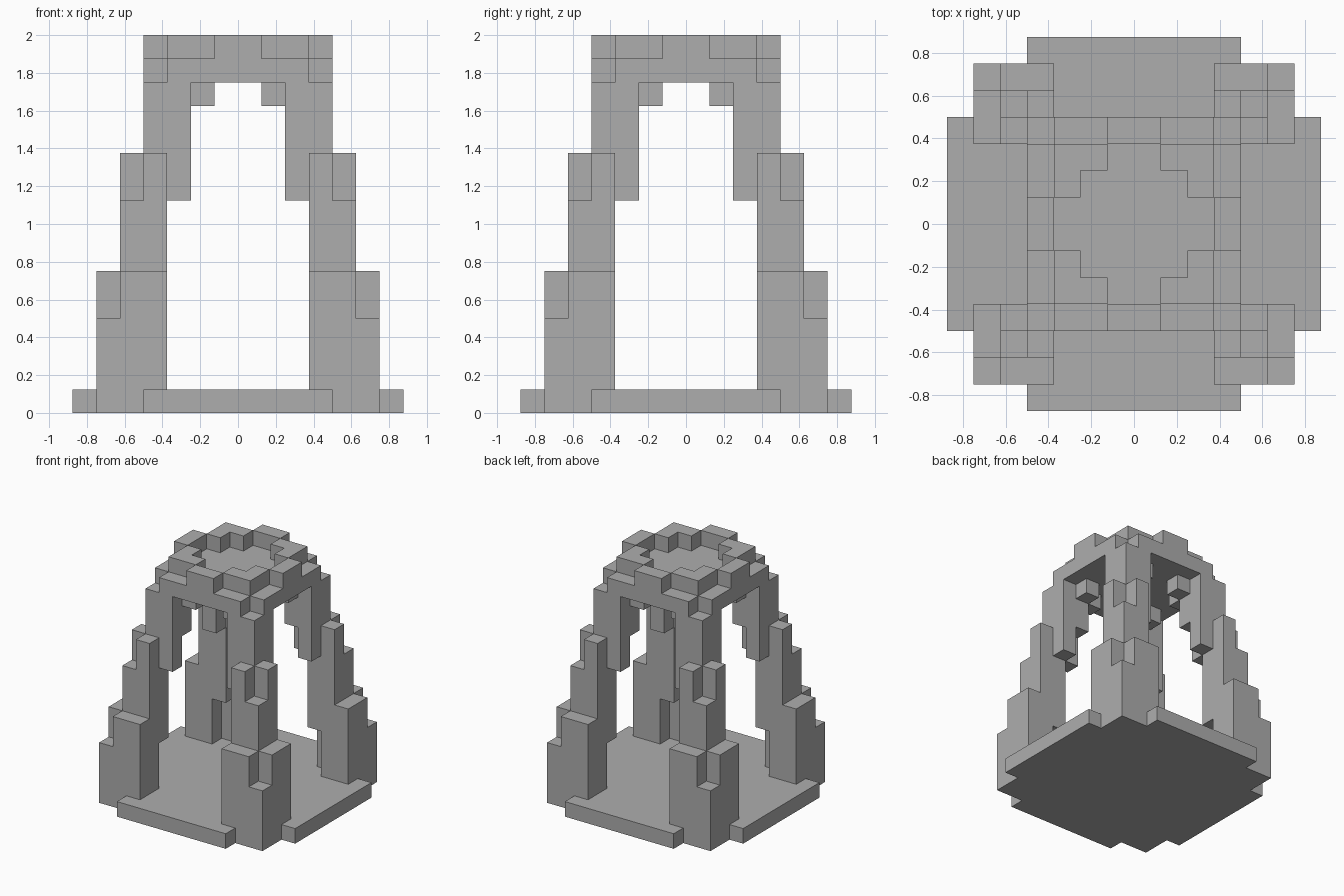
import bpy
import bmesh
from mathutils import Vector

if "Cube" in bpy.data.objects:
    bpy.data.objects.remove(bpy.data.objects["Cube"], do_unlink=True)

U = 1 / 8  # edge length of one building block

stone = bpy.data.materials.new("grey_stone")
stone.use_nodes = True
grey = (0.42, 0.42, 0.42, 1)
stone.diffuse_color = grey
stone.node_tree.nodes["Principled BSDF"].inputs["Base Color"].default_value = grey


def block(x0, x1, y0, y1, z0, z1):
    """All unit cells inside a box, in block units."""
    return {(x, y, z) for x in range(x0, x1) for y in range(y0, y1) for z in range(z0, z1)}


def mirrored(cells, sx, sy):
    """Flip cells into another quadrant."""
    return {(x if sx > 0 else -1 - x, y if sy > 0 else -1 - y, z) for x, y, z in cells}


def swapped(cells):
    """Add the copy reflected across the diagonal."""
    return cells | {(y, x, z) for x, y, z in cells}


def build(name, cells):
    """Make one closed mesh from the exposed sides of the cells."""
    bm = bmesh.new()
    verts = {}
    for cell in cells:
        for axis in range(3):
            for side in (0, 1):
                near = list(cell)
                near[axis] += 2 * side - 1
                if tuple(near) in cells:
                    continue
                u, v = (axis + 1) % 3, (axis + 2) % 3
                loop = []
                for du, dv in ((0, 0), (1, 0), (1, 1), (0, 1)):
                    p = list(cell)
                    p[axis] += side
                    p[u] += du
                    p[v] += dv
                    p = tuple(p)
                    if p not in verts:
                        verts[p] = bm.verts.new(Vector(p) * U)
                    loop.append(verts[p])
                bm.faces.new(loop if side else loop[::-1])
    # Merge the small squares into large flat faces
    bmesh.ops.dissolve_limit(bm, angle_limit=0.01, verts=bm.verts, edges=bm.edges)
    mesh = bpy.data.meshes.new(name)
    bm.to_mesh(mesh)
    bm.free()
    mesh.materials.append(stone)
    obj = bpy.data.objects.new(name, mesh)
    bpy.context.collection.objects.link(obj)


# Stepped floor plate
build("base_plate", block(-6, 6, -6, 6, 0, 1) | swapped(block(-4, 4, -7, 7, 0, 1)))

# One leg: L-shaped tiers that lean inward as they rise
foot = block(5, 6, 5, 6, 1, 4) | swapped(block(3, 5, 5, 6, 1, 6))
shin = block(4, 5, 4, 5, 1, 9) | swapped(block(3, 4, 4, 5, 1, 11))
shoulder = block(3, 4, 3, 4, 4, 14) | swapped(block(2, 3, 3, 4, 9, 14))
bracket = block(2, 3, 2, 3, 11, 14) | swapped(block(1, 2, 2, 3, 13, 14))
leg = foot | shin | shoulder | bracket

# Raised corner of the roof rim
rim = swapped(block(1, 3, 2, 3, 15, 16))

for sx, side in ((1, "left"), (-1, "right")):
    for sy, end in ((-1, "front"), (1, "back")):
        build(f"{end}_{side}_leg", mirrored(leg, sx, sy))
        build(f"{end}_{side}_roof_corner", mirrored(rim, sx, sy))

# Roof slab with notched corners
build("roof_slab", swapped(block(-4, 4, -3, 3, 14, 15)))

# Raised block in the middle of each roof edge
build("front_roof_block", block(-1, 1, -4, -3, 15, 16))
build("back_roof_block", block(-1, 1, 3, 4, 15, 16))
build("left_roof_block", block(3, 4, -1, 1, 15, 16))
build("right_roof_block", block(-4, -3, -1, 1, 15, 16))
